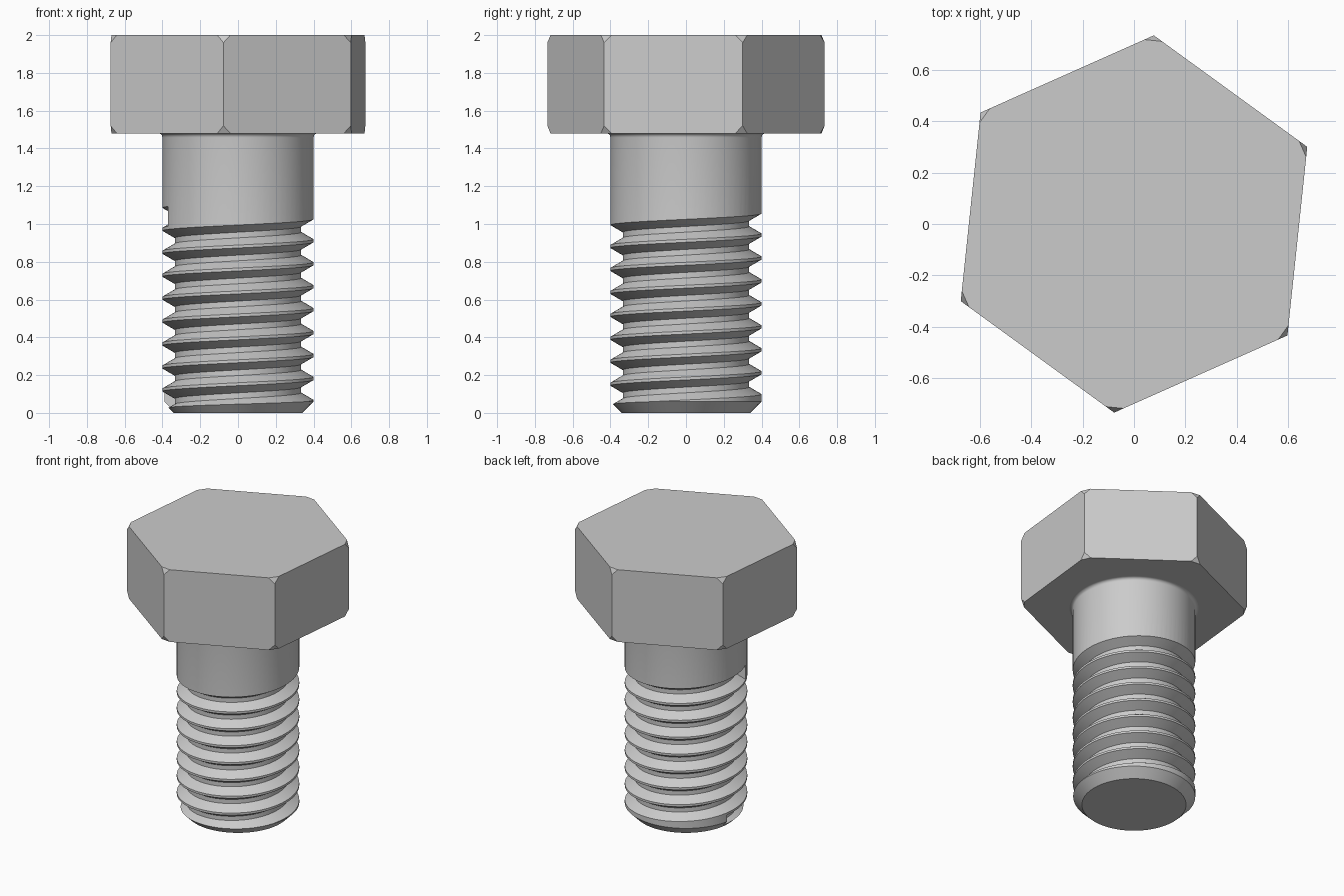
import bpy
import bmesh
from math import sin, cos, pi, radians

cube = bpy.data.objects.get("Cube")
if cube:
    bpy.data.objects.remove(cube, do_unlink=True)

# Main sizes
HEAD_RADIUS, HEAD_BOTTOM, HEAD_TOP = 0.738, 1.48, 2.0
SHANK_RADIUS, ROOT_RADIUS = 0.4, 0.335
CHAMFER, FILLET = 0.06, 0.022
PITCH, GROOVE_START, GROOVE_TURNS = 0.1215, 167, 8
GROOVE_LENGTH = GROOVE_TURNS * 360 + 35
STEP = 5

steel = bpy.data.materials.new("plain steel grey")
steel.use_nodes = True
colour = (0.6, 0.6, 0.6, 1)
steel.diffuse_color = colour
steel.node_tree.nodes["Principled BSDF"].inputs["Base Color"].default_value = colour


def make_object(name, bm):
    """Turn a bmesh into a linked object."""
    bmesh.ops.recalc_face_normals(bm, faces=bm.faces)
    mesh = bpy.data.meshes.new(name)
    bm.to_mesh(mesh)
    bm.free()
    mesh.materials.append(steel)
    obj = bpy.data.objects.new(name, mesh)
    bpy.context.collection.objects.link(obj)
    return obj


def loft(name, sections):
    """Skin a row of equal point loops and cap both ends."""
    bm = bmesh.new()
    loops = [[bm.verts.new(p) for p in section] for section in sections]
    n = len(loops[0])
    for a, b in zip(loops, loops[1:]):
        for i in range(n):
            j = (i + 1) % n
            bm.faces.new((a[i], a[j], b[j], b[i]))
    bm.faces.new(loops[0])
    bm.faces.new(loops[-1])
    return make_object(name, bm)


def polar(radius, angle, z):
    return (radius * cos(angle), radius * sin(angle), z)


def ring(radius, z, sides, turn=0):
    return [polar(radius, turn + 2 * pi * i / sides, z) for i in range(sides)]


# Hexagonal head with clipped corners
head = loft("hex_head", [ring(HEAD_RADIUS, z, 6, radians(24))
                         for z in (HEAD_BOTTOM, HEAD_TOP)])
bm = bmesh.new()
bm.from_mesh(head.data)
bmesh.ops.bevel(bm, geom=bm.verts[:], offset=0.04, offset_type='OFFSET',
                segments=1, affect='VERTICES')
bm.to_mesh(head.data)
bm.free()

# Shank with chamfered tip and a fillet under the head
profile = [(SHANK_RADIUS - CHAMFER, 0), (SHANK_RADIUS, CHAMFER)]
for i in range(7):
    a = i / 6 * pi / 2
    profile.append((SHANK_RADIUS + FILLET * (1 - cos(a)),
                    HEAD_BOTTOM - FILLET * (1 - sin(a))))
profile.append((SHANK_RADIUS + FILLET, HEAD_BOTTOM + 0.02))
shank = loft("threaded_shank", [ring(r, z, 360 // STEP) for r, z in profile])

# Helical groove that cuts the thread
groove = [(ROOT_RADIUS, -0.015), (SHANK_RADIUS, -0.053), (SHANK_RADIUS + 0.04, -0.053),
          (SHANK_RADIUS + 0.04, 0.053), (SHANK_RADIUS, 0.053), (ROOT_RADIUS, 0.015)]
sections = []
for degrees in range(GROOVE_START, GROOVE_START + GROOVE_LENGTH + 1, STEP):
    rise = PITCH * degrees / 360
    sections.append([polar(r, radians(degrees), rise + z) for r, z in groove])
cutter = loft("thread_cutter", sections)
cutter.hide_render = True

cut = shank.modifiers.new("thread", 'BOOLEAN')
cut.operation = 'DIFFERENCE'
cut.solver = 'EXACT'
cut.object = cutter

bpy.ops.object.select_all(action='DESELECT')
bpy.context.view_layer.objects.active = shank
shank.select_set(True)
bpy.ops.object.modifier_apply(modifier=cut.name)
bpy.data.objects.remove(cutter, do_unlink=True)

# Smooth round walls, crisp thread edges
bpy.ops.object.shade_smooth_by_angle(angle=radians(25))
